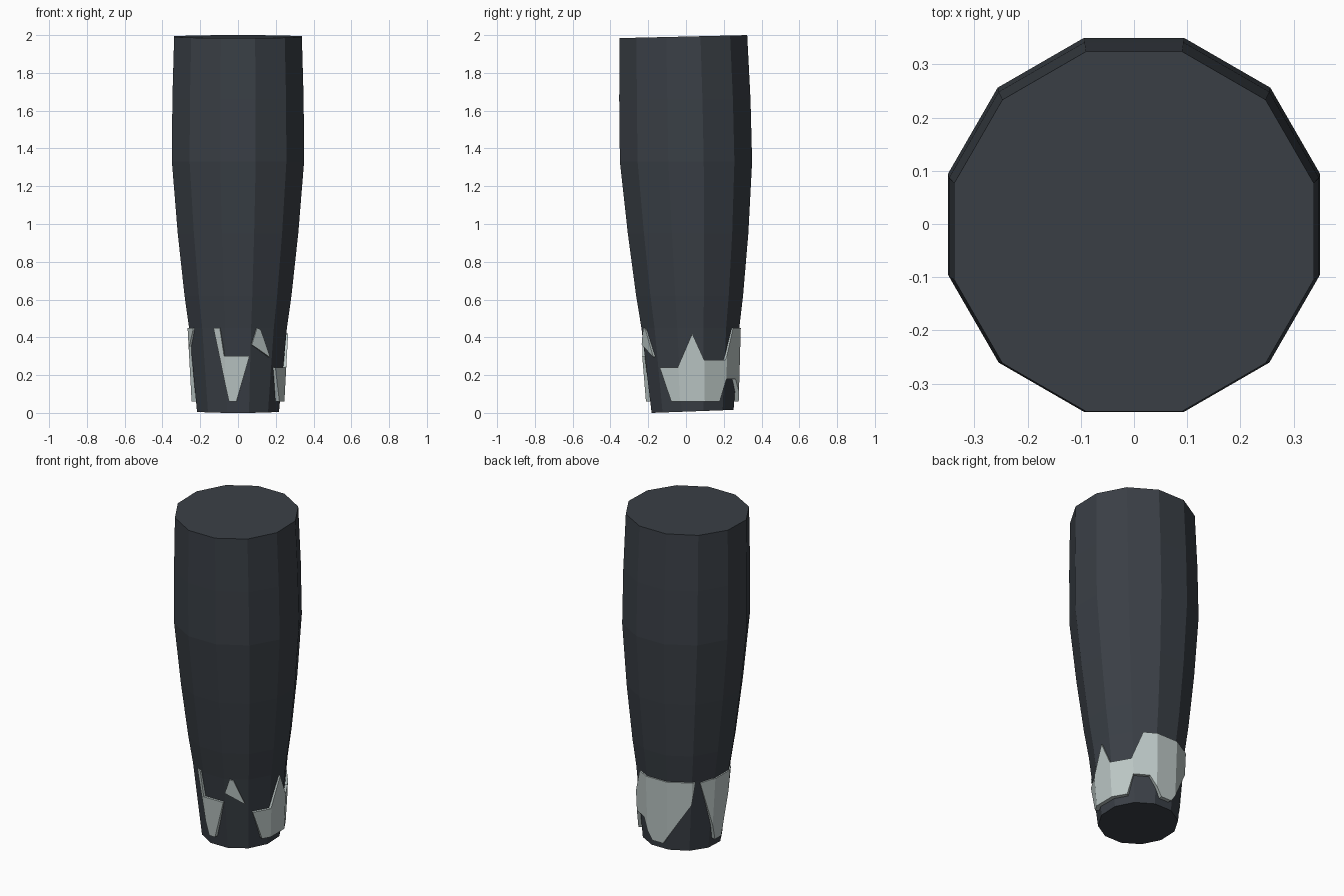
import bpy, bmesh, math

if "Cube" in bpy.data.objects:
    bpy.data.objects.remove(bpy.data.objects["Cube"])

# ring: height, apothem, centre y, rise from front to back
RINGS = [(0.008, 0.217, 0.035, 0.016), (0.45, 0.259, 0.023, 0), (0.62, 0.283, 0.019, 0),
         (0.95, 0.319, 0.011, 0), (1.33, 0.350, 0.0, 0), (1.66, 0.3475, -0.006, 0),
         (1.992, 0.338, -0.014, 0.016)]


def material(name, rgb):
    m = bpy.data.materials.new(name)
    m.diffuse_color = (*rgb, 1)
    m.use_nodes = True
    m.node_tree.nodes["Principled BSDF"].inputs["Base Color"].default_value = m.diffuse_color
    return m


def make_object(name, bm, mat):
    bmesh.ops.recalc_face_normals(bm, faces=bm.faces)
    me = bpy.data.meshes.new(name)
    bm.to_mesh(me)
    bm.free()
    me.materials.append(mat)
    ob = bpy.data.objects.new(name, me)
    bpy.context.collection.objects.link(ob)
    return ob


def interp(points, x):
    """Piecewise linear value at x."""
    for (x0, y0), (x1, y1) in zip(points, points[1:]):
        if x <= x1:
            return y0 + (y1 - y0) * max(0, x - x0) / (x1 - x0)
    return points[-1][1]


def on_body(deg, z, offset):
    """Point on the twelve-sided surface, pushed out by offset."""
    apothem = interp([(r[0], r[1]) for r in RINGS], z) + offset
    cy = interp([(r[0], r[2]) for r in RINGS], z)
    r = apothem / math.cos(math.radians((deg + 15) % 30 - 15))
    t = math.radians(deg)
    return (r * math.cos(t), cy + r * math.sin(t), z)


dark = material("dark slate", (0.042, 0.050, 0.061))
pale = material("pale grey", (0.50, 0.57, 0.56))

# Tapered, slightly leaning body
bm = bmesh.new()
loops = []
for z, apothem, cy, rise in RINGS:
    loop = []
    for k in range(12):
        x, y, _ = on_body(15 + 30 * k, z, 0)
        loop.append(bm.verts.new((x, y, z + rise * (y - cy) / (2 * apothem))))
    loops.append(loop)
for a, b in zip(loops, loops[1:]):
    for k in range(12):
        n = (k + 1) % 12
        bm.faces.new((a[k], a[n], b[n], b[k]))
bm.faces.new(loops[0][::-1])
bm.faces.new(loops[-1])
make_object("body", bm, dark)


def plate(name, low, high):
    """Thin jagged shell between a lower and an upper outline (degrees, height)."""
    start, end = low[0][0], low[-1][0]
    angles = {a for a, _ in low + high}
    angles |= {a for a in range(-45, 360, 30) if start < a < end}
    bm = bmesh.new()
    columns = []
    for a in sorted(angles):
        z0, z1 = interp(low, a), interp(high, a)
        pts = [(z0, 0.026 - 0.04 * z0), (z1, 0.026 - 0.04 * z1), (z1, -0.008), (z0, -0.008)]
        columns.append([bm.verts.new(on_body(a, z, o)) for z, o in pts])
    for p, q in zip(columns, columns[1:]):
        for i in range(4):
            j = (i + 1) % 4
            bm.faces.new((p[i], q[i], q[j], p[j]))
    bm.faces.new(columns[0])
    bm.faces.new(columns[-1][::-1])
    bmesh.ops.remove_doubles(bm, verts=bm.verts, dist=0.0005)
    make_object(name, bm, pale)


# Jagged pale plates around the lower end
plate("front_spike",
      [(241, 0.445), (259, 0.06), (268, 0.06), (283, 0.295)],
      [(241, 0.45), (249, 0.45), (254, 0.30), (283, 0.30)])
plate("front_shard",
      [(286, 0.36), (310, 0.295)],
      [(286, 0.365), (292, 0.45), (297, 0.44), (310, 0.30)])
plate("side_and_back_guard",
      [(-40, 0.235), (-27, 0.06), (36, 0.06), (45, 0.18), (66, 0.18), (82, 0.06),
       (99, 0.06), (118, 0.19), (135, 0.31), (139, 0.44)],
      [(-40, 0.24), (-16, 0.24), (2, 0.42), (15, 0.28), (43, 0.28), (58, 0.45), (139, 0.45)])
plate("left_spike",
      [(146, 0.43), (172, 0.06), (186, 0.06), (196, 0.35), (207, 0.44)],
      [(146, 0.44), (160, 0.45), (207, 0.45)])
